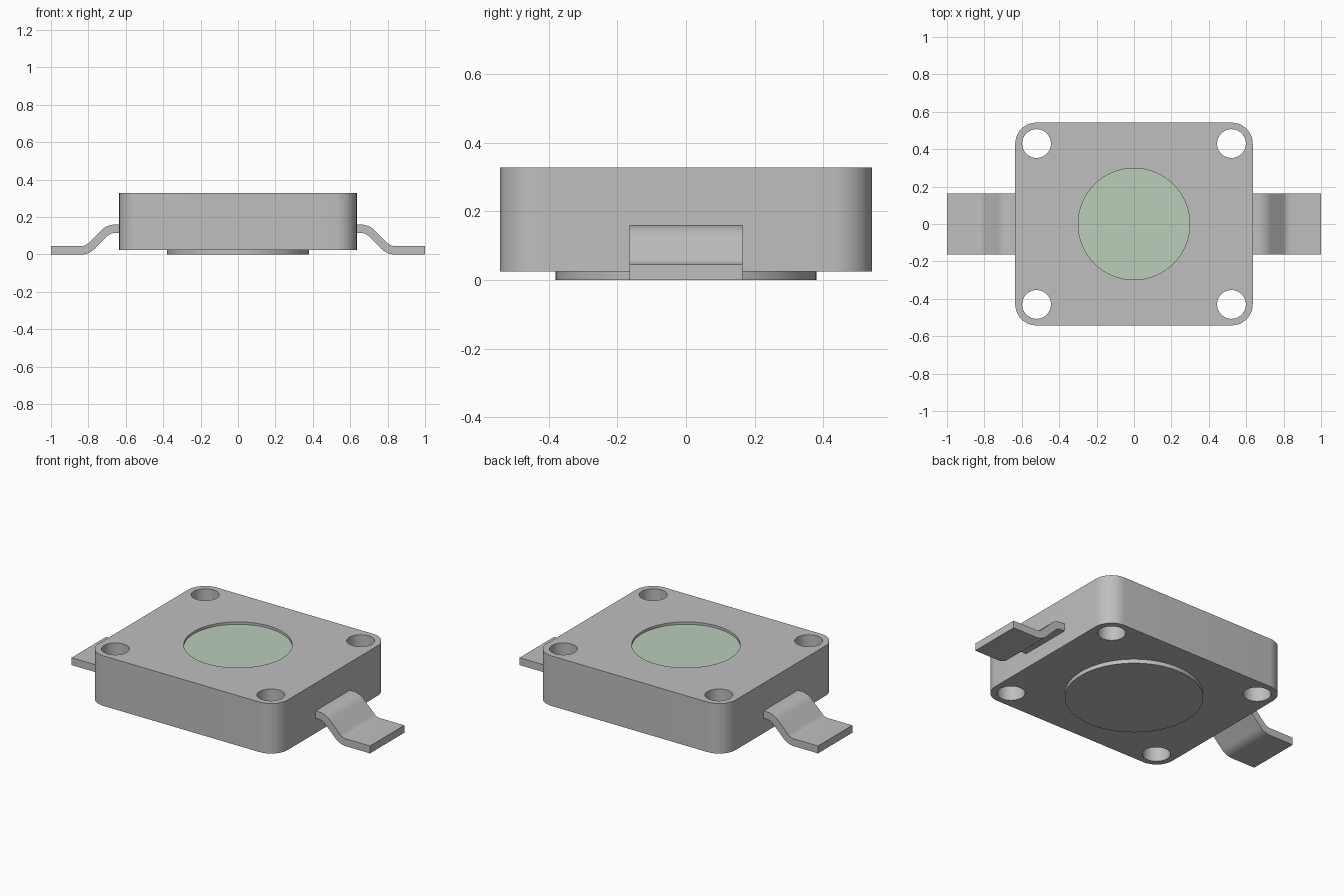
import bpy, bmesh, math

cube = bpy.data.objects.get("Cube")
if cube:
    bpy.data.objects.remove(cube, do_unlink=True)

HX, HY = 0.635, 0.542        # body half sizes
Z0, Z1 = 0.025, 0.328        # body bottom and top
R = 0.113                    # corner radius
HOLE_X, HOLE_Y, HOLE_R = 0.521, 0.43, 0.077


def material(name, rgb):
    m = bpy.data.materials.new(name)
    m.use_nodes = True
    m.diffuse_color = (*rgb, 1)
    m.node_tree.nodes["Principled BSDF"].inputs["Base Color"].default_value = (*rgb, 1)
    return m


grey = material("Grey", (0.52, 0.52, 0.52))
green = material("Pale green", (0.49, 0.62, 0.49))


def arc(cx, cy, r, a0, a1, n):
    """Points on an arc, angles in degrees."""
    return [(cx + r * math.cos(math.radians(a0 + (a1 - a0) * i / n)),
             cy + r * math.sin(math.radians(a0 + (a1 - a0) * i / n))) for i in range(n + 1)]


def prism(name, points, a, b, mat, plane="xy"):
    """Extrude an outline from a to b, along z (plane xy) or along y (plane xz)."""
    bm = bmesh.new()
    put = (lambda u, v, w: (u, v, w)) if plane == "xy" else (lambda u, v, w: (u, w, v))
    low = [bm.verts.new(put(u, v, a)) for u, v in points]
    high = [bm.verts.new(put(u, v, b)) for u, v in points]
    bm.faces.new(low[::-1])
    bm.faces.new(high)
    for i in range(len(points)):
        j = (i + 1) % len(points)
        bm.faces.new((low[i], low[j], high[j], high[i]))
    bmesh.ops.recalc_face_normals(bm, faces=bm.faces)
    mesh = bpy.data.meshes.new(name)
    bm.to_mesh(mesh)
    bm.free()
    mesh.materials.append(mat)
    obj = bpy.data.objects.new(name, mesh)
    bpy.context.collection.objects.link(obj)
    return obj


def smooth(obj, angle=30):
    bpy.ops.object.select_all(action="DESELECT")
    obj.select_set(True)
    bpy.context.view_layer.objects.active = obj
    bpy.ops.object.shade_smooth_by_angle(angle=math.radians(angle))


def circle(x, y, r, n=48):
    return arc(x, y, r, 0, 360, n)[:-1]


def cut(obj, cutter):
    """Subtract the cutter from the object, then discard the cutter."""
    mod = obj.modifiers.new("cut", "BOOLEAN")
    mod.operation, mod.solver, mod.object = "DIFFERENCE", "EXACT", cutter
    bpy.context.view_layer.objects.active = obj
    bpy.ops.object.modifier_apply(modifier=mod.name)
    bpy.data.objects.remove(cutter, do_unlink=True)


# Body: rounded block with four corner holes and a shallow round recess
corners = [(1, 1, 0), (-1, 1, 90), (-1, -1, 180), (1, -1, 270)]
outline = []
for sx, sy, a in corners:
    outline += arc(sx * (HX - R), sy * (HY - R), R, a, a + 90, 12)
body = prism("body", outline, Z0, Z1, grey)
for sx, sy, _ in corners:
    cut(body, prism("hole_cutter", circle(sx * HOLE_X, sy * HOLE_Y, HOLE_R), -0.1, 0.5, grey))
cut(body, prism("recess_cutter", circle(0, 0, 0.298, 72), Z1 - 0.02, 0.5, grey))
smooth(body)

# Green disc on the recess floor
window = prism("window", circle(0, 0, 0.298, 72), Z1 - 0.02, Z1 - 0.015, green)
smooth(window)

# Raised round pad underneath
pad = prism("bottom_pad", circle(0, 0, 0.38, 72), 0, Z0 + 0.005, grey)
smooth(pad)

# Bent side terminals: shoulder, slope and flat foot
T, BEND = 0.045, 0.08        # sheet thickness and centre line bend radius
TOP, X_TOP, X_FOOT = 0.16, 0.658, 0.839
upper = ([(0.62, TOP)]
         + arc(X_TOP, TOP - T / 2 - BEND, BEND + T / 2, 90, 45, 8)
         + arc(X_FOOT, T / 2 + BEND, BEND - T / 2, 225, 270, 8)
         + [(1, T)])
lower = ([(0.62, TOP - T)]
         + arc(X_TOP, TOP - T / 2 - BEND, BEND - T / 2, 90, 45, 8)
         + arc(X_FOOT, T / 2 + BEND, BEND + T / 2, 225, 270, 8)
         + [(1, 0)])
profile = upper + lower[::-1]
for name, s in (("left_terminal", 1), ("right_terminal", -1)):
    leg = prism(name, [(s * x, z) for x, z in profile], -0.164, 0.164, grey, "xz")
    smooth(leg)
